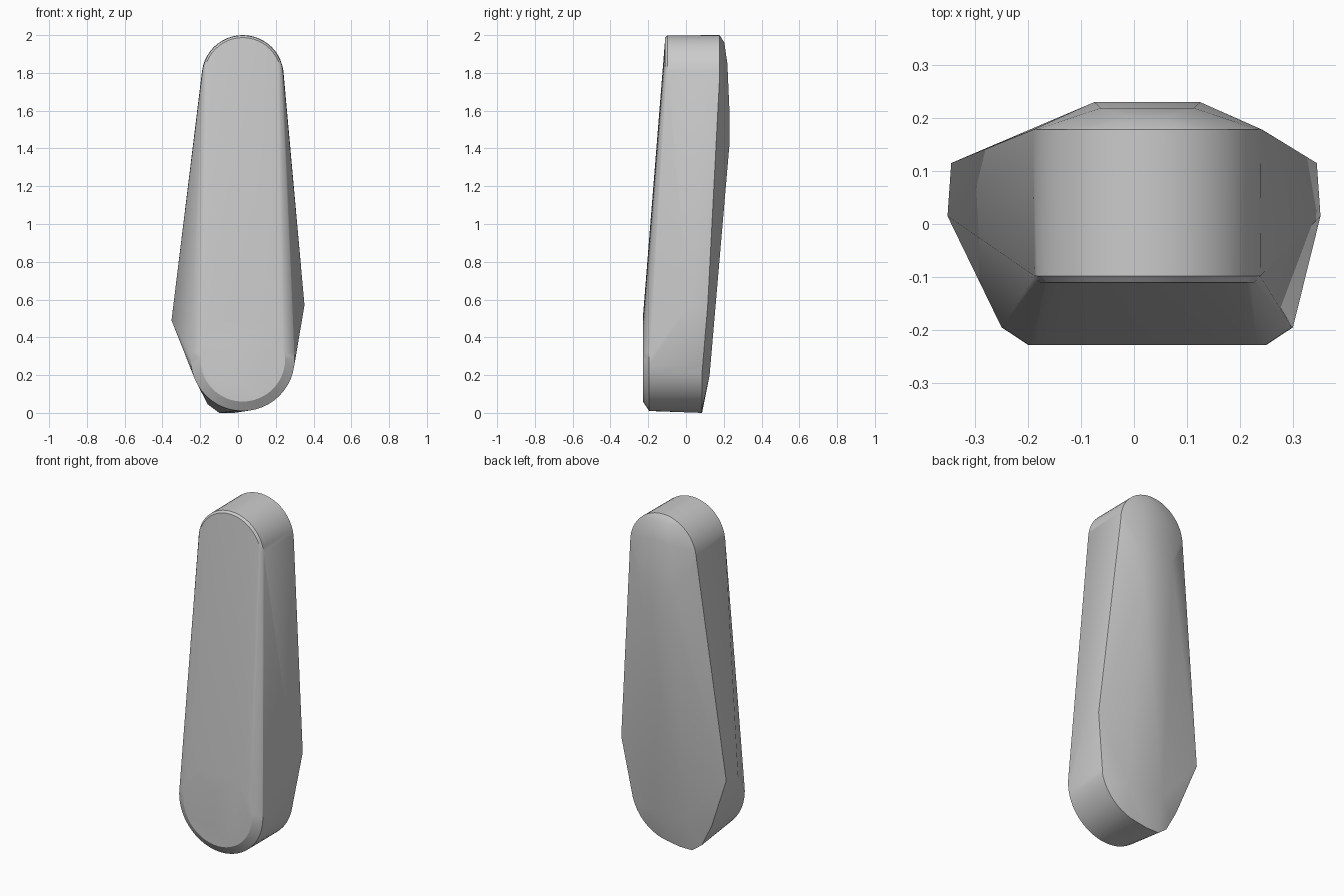
import bpy
import bmesh
from math import sin, cos, tau

cube = bpy.data.objects.get("Cube")
if cube:
    bpy.data.objects.remove(cube, do_unlink=True)

CX = 0.025      # centre line of the round ends
points = []


def ring(z, y, radius, n=48):
    """Circle in an upright plane."""
    for i in range(n):
        a = tau * i / n
        points.append((CX + radius * cos(a), y, z + radius * sin(a)))


def crossbar(z, y, half):
    """Pair of points across the back crown."""
    points.extend([(CX - half, y, z), (CX + half, y, z)])


# Rounded lower end: front face, bevel and rear rim
LOW, HIGH = 0.285, 1.783
ring(LOW, -0.228, 0.225)
ring(LOW, -0.195, 0.275)
ring(LOW, 0.085, 0.275)

# Rounded upper end: front face, bevel and rear rim
ring(HIGH, -0.11, 0.204)
ring(HIGH, -0.098, 0.215)
ring(HIGH, 0.178, 0.217)

# Domed back
for z, y, half in [(0.2, 0.125, 0.12), (1.42, 0.23, 0.1), (1.6, 0.23, 0.1),
                   (1.85, 0.219, 0.088), (1.96, 0.203, 0.04)]:
    crossbar(z, y, half)

# Wide shoulders on both sides
for side, z in [(-1, 0.49), (1, 0.57)]:
    points.append((side * 0.352, 0.015, z))
    points.append((side * 0.345, 0.115, z))

# Angular lower corner on the right side
points.extend([(-0.16, 0.08, 0.045), (-0.1, 0.085, 0.0), (-0.02, 0.085, 0.0)])

# Wrap one skin around the sections
bm = bmesh.new()
for p in points:
    bm.verts.new(p)
bmesh.ops.convex_hull(bm, input=bm.verts[:])
bmesh.ops.delete(bm, geom=[v for v in bm.verts if not v.link_faces], context='VERTS')
bmesh.ops.dissolve_limit(bm, angle_limit=0.005, verts=bm.verts[:], edges=bm.edges[:])
bmesh.ops.recalc_face_normals(bm, faces=bm.faces[:])
mesh = bpy.data.meshes.new("tapered_body")
bm.to_mesh(mesh)
bm.free()
body = bpy.data.objects.new("tapered_body", mesh)
bpy.context.collection.objects.link(body)

# Plain grey finish
grey = bpy.data.materials.new("plain_grey")
grey.use_nodes = True
color = (0.6, 0.6, 0.6, 1.0)
grey.diffuse_color = color
grey.node_tree.nodes["Principled BSDF"].inputs["Base Color"].default_value = color
mesh.materials.append(grey)

bpy.context.view_layer.objects.active = body
body.select_set(True)
bpy.ops.object.shade_smooth_by_angle(angle=0.55)
